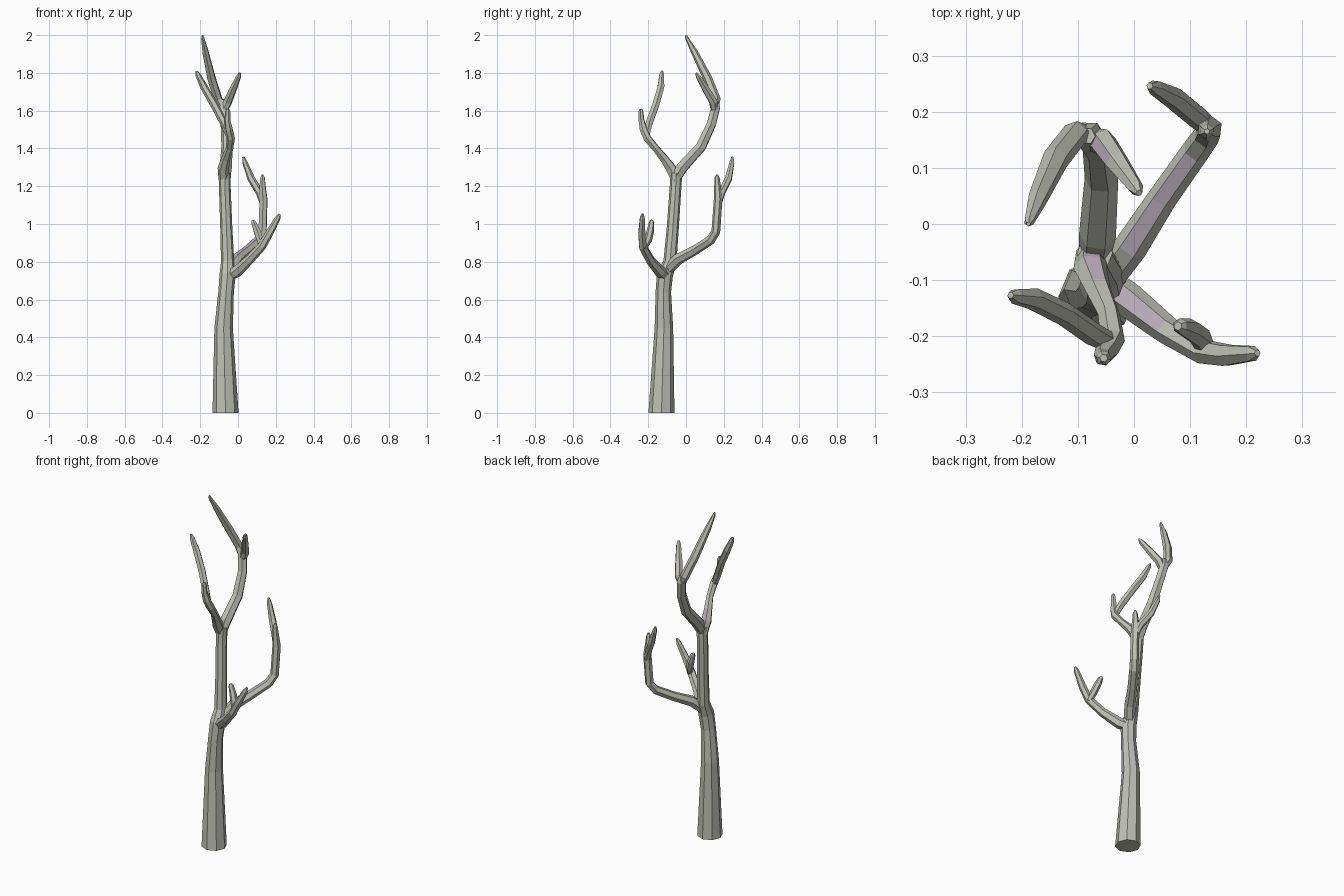
import bpy, bmesh, math
from mathutils import Vector


def material(name, colour):
    m = bpy.data.materials.new(name)
    m.diffuse_color = (*colour, 1)
    return m


BARK = material("grey bark", (0.52, 0.53, 0.465))
PALE = material("mauve bark", (0.49, 0.42, 0.49))


def limb(name, points, sides=6, mauve=(), phase=0.5):
    """Tapered tube through (x, y, z, radius); mauve lists segments with a tinted upper face."""
    bm = bmesh.new()
    pts = [Vector(p[:3]) for p in points]
    rings, u = [], Vector((0, 0, 1))
    if abs((pts[1] - pts[0]).normalized().z) > 0.95:
        u = Vector((0, 1, 0))
    for i, p in enumerate(pts):
        t = Vector((0, 0, 0))
        if i > 0:
            t += (p - pts[i - 1]).normalized()
        if i < len(pts) - 1:
            t += (pts[i + 1] - p).normalized()
        if p.z == 0:
            t = Vector((0, 0, 1))
        t.normalize()
        u = (u - t * u.dot(t)).normalized()
        v = t.cross(u)
        ring = []
        for k in range(sides):
            a = (k - phase) * math.tau / sides
            ring.append(bm.verts.new(p + (u * math.cos(a) + v * math.sin(a)) * points[i][3]))
        rings.append(ring)
    for i, (a, b) in enumerate(zip(rings, rings[1:])):
        for k in range(sides):
            j = (k + 1) % sides
            f = bm.faces.new((a[k], a[j], b[j], b[k]))
            f.material_index = int(k == 0 and i in mauve)
    bm.faces.new(rings[0][::-1])
    bm.faces.new(rings[-1])
    bmesh.ops.recalc_face_normals(bm, faces=bm.faces)
    me = bpy.data.meshes.new(name)
    bm.to_mesh(me)
    bm.free()
    me.materials.append(BARK)
    me.materials.append(PALE)
    bpy.context.collection.objects.link(bpy.data.objects.new(name, me))


# Main stem
limb("trunk", [(-0.066, -0.13, 0, 0.069), (-0.076, -0.117, 0.45, 0.049),
               (-0.063, -0.12, 0.64, 0.041), (-0.055, -0.112, 0.73, 0.043),
               (-0.055, -0.085, 0.8, 0.035), (-0.062, -0.07, 0.98, 0.032),
               (-0.07, -0.055, 1.2, 0.031), (-0.07, -0.052, 1.27, 0.032)], 8, phase=0)

# Upper rear bough and its two twigs
limb("upper_rear_bough", [(-0.07, -0.06, 1.23, 0.028), (-0.065, -0.02, 1.30, 0.033),
                          (-0.058, 0.08, 1.41, 0.03), (-0.065, 0.135, 1.53, 0.027),
                          (-0.08, 0.157, 1.62, 0.027), (-0.084, 0.157, 1.66, 0.015)])
limb("upper_rear_long_twig", [(-0.075, 0.152, 1.6, 0.02), (-0.105, 0.16, 1.66, 0.024),
                              (-0.14, 0.115, 1.77, 0.024), (-0.172, 0.045, 1.91, 0.018),
                              (-0.187, 0.004, 1.985, 0.009), (-0.188, 0, 2.0, 0.004)])
limb("upper_rear_short_twig", [(-0.08, 0.152, 1.59, 0.02), (-0.055, 0.146, 1.645, 0.024),
                               (-0.03, 0.11, 1.705, 0.021), (0.003, 0.065, 1.78, 0.014),
                               (0.009, 0.055, 1.8, 0.006)], mauve=(0, 1))

# Upper front bough and its two twigs
limb("upper_front_bough", [(-0.075, -0.05, 1.23, 0.028), (-0.078, -0.08, 1.295, 0.03),
                           (-0.065, -0.115, 1.345, 0.024),
                           (-0.045, -0.16, 1.4, 0.02), (-0.038, -0.205, 1.455, 0.022),
                           (-0.048, -0.225, 1.5, 0.021), (-0.056, -0.236, 1.55, 0.016),
                           (-0.054, -0.239, 1.595, 0.014), (-0.054, -0.239, 1.61, 0.007)],
     mauve=(0, 1))
limb("upper_front_long_twig", [(-0.042, -0.212, 1.46, 0.018), (-0.075, -0.195, 1.535, 0.021),
                               (-0.125, -0.16, 1.63, 0.021), (-0.18, -0.133, 1.725, 0.02),
                               (-0.212, -0.129, 1.79, 0.014), (-0.22, -0.127, 1.81, 0.006)])

# Lower rear bough and its two twigs
limb("lower_rear_bough", [(-0.055, -0.105, 0.75, 0.03), (-0.005, -0.04, 0.815, 0.03),
                          (0.05, 0.045, 0.86, 0.026), (0.11, 0.13, 0.915, 0.025),
                          (0.13, 0.158, 0.96, 0.024), (0.135, 0.17, 1.13, 0.023),
                          (0.13, 0.167, 1.2, 0.018), (0.13, 0.165, 1.245, 0.013),
                          (0.13, 0.165, 1.262, 0.005)], mauve=(1, 2))
limb("lower_rear_twig", [(0.136, 0.17, 1.1, 0.017), (0.115, 0.188, 1.165, 0.02),
                         (0.07, 0.225, 1.24, 0.02), (0.037, 0.243, 1.325, 0.014),
                         (0.028, 0.246, 1.355, 0.006)])

# Lower front bough and its twig
limb("lower_front_bough", [(-0.06, -0.1, 0.725, 0.03), (-0.01, -0.135, 0.745, 0.031),
                           (0.06, -0.19, 0.81, 0.025), (0.125, -0.228, 0.88, 0.023),
                           (0.165, -0.234, 0.95, 0.021), (0.21, -0.231, 1.03, 0.015),
                           (0.22, -0.23, 1.053, 0.006)], mauve=(0, 1))
limb("lower_front_twig", [(0.13, -0.225, 0.87, 0.016), (0.117, -0.2, 0.915, 0.02),
                          (0.1, -0.188, 0.965, 0.02), (0.082, -0.182, 1.01, 0.014),
                          (0.078, -0.182, 1.02, 0.008)])
